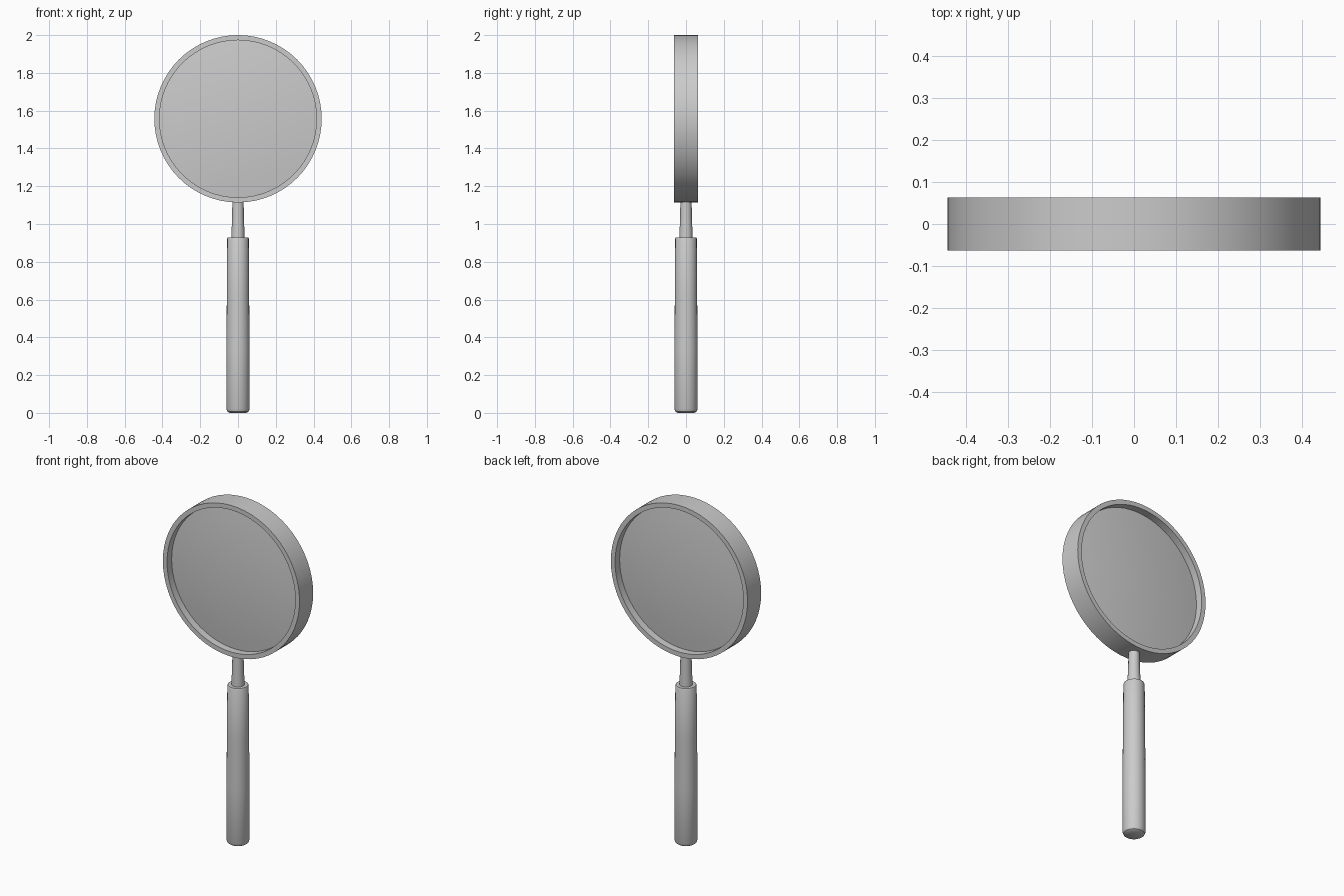
import bpy, bmesh, math
from mathutils import Matrix

if "Cube" in bpy.data.objects:
    bpy.data.objects.remove(bpy.data.objects["Cube"])

CENTRE_Z = 1.557


def lathe(name, profile, sides, closed=False, lens_axis=False):
    """Spin an (r, h) profile about z; optionally turn the axis to face -y."""
    bm = bmesh.new()
    rings = []
    for r, h in profile:
        if r == 0:
            rings.append([bm.verts.new((0, 0, h))] * sides)
        else:
            rings.append([bm.verts.new((r * math.cos(2 * math.pi * i / sides),
                                        r * math.sin(2 * math.pi * i / sides), h))
                          for i in range(sides)])
    pairs = list(zip(rings, rings[1:]))
    if closed:
        pairs.append((rings[-1], rings[0]))
    for a, b in pairs:
        for i in range(sides):
            j = (i + 1) % sides
            bm.faces.new(list(dict.fromkeys((a[i], a[j], b[j], b[i]))))
    if lens_axis:
        bm.transform(Matrix.Translation((0, 0, CENTRE_Z)) @ Matrix.Rotation(math.pi / 2, 4, 'X'))
    bmesh.ops.recalc_face_normals(bm, faces=bm.faces)
    mesh = bpy.data.meshes.new(name)
    bm.to_mesh(mesh)
    bm.free()
    obj = bpy.data.objects.new(name, mesh)
    bpy.context.collection.objects.link(obj)
    bpy.ops.object.select_all(action='DESELECT')
    obj.select_set(True)
    bpy.context.view_layer.objects.active = obj
    bpy.ops.object.shade_smooth_by_angle(angle=math.radians(35))
    return obj


# Rim: flat band around the glass
lathe("rim", [(0.443, -0.063), (0.443, 0.063), (0.416, 0.063), (0.416, -0.063)],
      64, closed=True, lens_axis=True)

# Lens: shallow double-convex disc recessed in the rim
EDGE, BULGE, STEPS = 0.02, 0.025, 6
front = [(0.418 * i / STEPS, EDGE + BULGE * (1 - (i / STEPS) ** 2)) for i in range(STEPS + 1)]
lathe("lens", front + [(r, -h) for r, h in reversed(front)], 64, lens_axis=True)

# Handle: slightly tapered grip with rounded base
lathe("handle", [(0, 0), (0.045, 0), (0.056, 0.007), (0.062, 0.022), (0.062, 0.34),
                 (0.059, 0.62), (0.057, 0.922), (0.054, 0.928), (0, 0.928)], 24)

# Stem: thin neck joining handle and rim
lathe("stem", [(0, 0.91), (0.035, 0.91), (0.035, 0.94), (0.031, 1.04),
               (0.030, 1.125), (0, 1.125)], 24)
